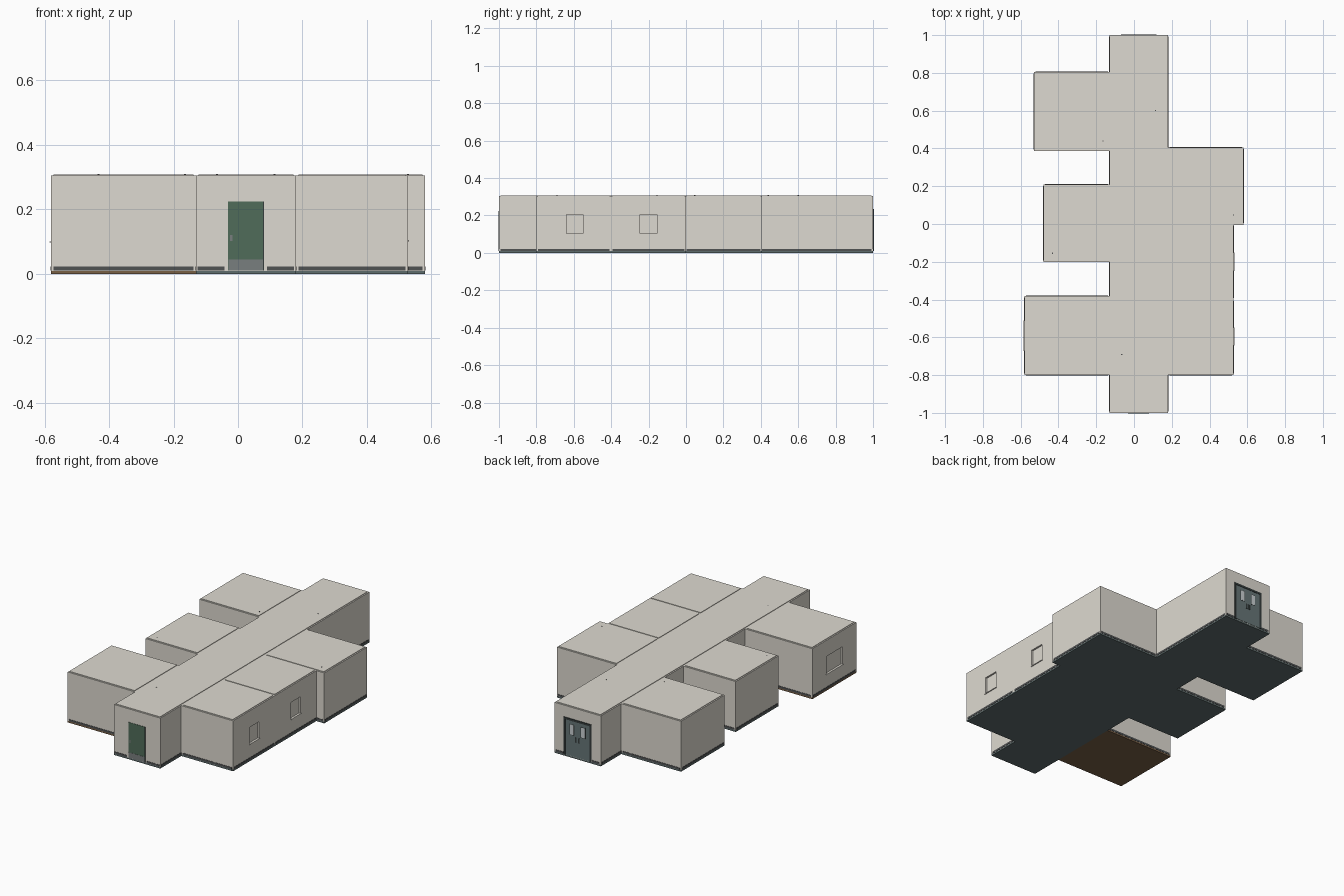
import bpy

if "Cube" in bpy.data.objects:
    bpy.data.objects.remove(bpy.data.objects["Cube"])

FLOOR, SKIRT, WALL, TOP = 0.009, 0.022, 0.305, 0.308


def material(name, rgb):
    m = bpy.data.materials.new(name)
    m.diffuse_color = (*rgb, 1)
    m.use_nodes = True
    m.node_tree.nodes["Principled BSDF"].inputs["Base Color"].default_value = m.diffuse_color
    return m


wall = material("warm grey wall", (0.73, 0.70, 0.635))
slate = material("slate floor", (0.11, 0.15, 0.152))
brown = material("brown floor", (0.19, 0.115, 0.06))
dark = material("dark skirting", (0.08, 0.084, 0.086))
green = material("green door", (0.08, 0.15, 0.10))
kick = material("grey kick plate", (0.19, 0.21, 0.21))
steel = material("blue grey door", (0.135, 0.18, 0.185))
frame = material("door frame", (0.035, 0.045, 0.045))
glass = material("pale glass", (0.60, 0.64, 0.66))


def box(name, x, y, z, mat):
    """Axis-aligned box from (min, max) ranges."""
    verts = [(a, b, c) for a in x for b in y for c in z]
    faces = [(0, 1, 3, 2), (4, 6, 7, 5), (0, 4, 5, 1),
             (2, 3, 7, 6), (0, 2, 6, 4), (1, 5, 7, 3)]
    me = bpy.data.meshes.new(name)
    me.from_pydata(verts, [], faces)
    me.materials.append(mat)
    ob = bpy.data.objects.new(name, me)
    bpy.context.collection.objects.link(ob)
    return ob


def module(name, x, y, floor, end_skirts=True):
    """One building block: floor, walls, roof panel and skirting."""
    e, p = 0.008, 0.0015
    box(name + "_floor", x, y, (0, FLOOR), floor)
    walls = box(name + "_walls", x, y, (FLOOR, WALL), wall)
    box(name + "_roof", (x[0] + e, x[1] - e), (y[0] + e, y[1] - e),
        (WALL - 0.01, TOP), wall)
    z = (FLOOR + 0.001, SKIRT)
    box(name + "_side_skirting", (x[0] - p, x[1] + p), (y[0] + e, y[1] - e), z, dark)
    if end_skirts:
        box(name + "_end_skirting", (x[0] + e, x[1] - e), (y[0] - p, y[1] + p), z, dark)
    return walls


def window(name, walls, x, side, y, z):
    """Shallow recess in a side wall with a slim sill."""
    cut = box(name + "_cutter", sorted((x - side * 0.01, x + side * 0.02)), y, z, wall)
    cut.hide_render = True
    cut.hide_viewport = True
    mod = walls.modifiers.new("recess", "BOOLEAN")
    mod.operation = "DIFFERENCE"
    mod.solver = "EXACT"
    mod.object = cut
    box(name + "_sill", sorted((x - side * 0.009, x + side * 0.004)),
        (y[0] - 0.003, y[1] + 0.003), (z[0] - 0.003, z[0] + 0.001), wall)


# Central corridor
CX = (-0.13, 0.18)
module("corridor", CX, (-1, 1), slate, end_skirts=False)

# Side rooms
rooms = {
    "front_left_room": ((-0.58, CX[0]), (-0.80, -0.38), brown),
    "middle_left_room": ((-0.48, CX[0]), (-0.20, 0.21), slate),
    "back_left_room": ((-0.53, CX[0]), (0.387, 0.805), slate),
    "front_right_room": ((CX[1], 0.527), (-0.80, -0.40), slate),
    "middle_right_room": ((CX[1], 0.527), (-0.40, 0.0), slate),
    "back_right_room": ((CX[1], 0.58), (-0.004, 0.405), slate),
}
shell = {n: module(n, *r) for n, r in rooms.items()}

# Recessed windows
window("left_window", shell["front_left_room"], -0.58, -1, (-0.67, -0.515), (0.10, 0.207))
window("front_right_window", shell["front_right_room"], 0.527, 1, (-0.64, -0.55), (0.104, 0.205))
window("middle_right_window", shell["middle_right_room"], 0.527, 1, (-0.245, -0.155), (0.104, 0.205))

# Front skirting either side of the entrance
for i, x in enumerate([(-0.125, -0.042), (0.09, 0.173)]):
    box(f"front_skirting_{i}", x, (-1.0015, -0.99), (FLOOR + 0.001, SKIRT), dark)

# Green front door with hinge strip, kick plate and handle
box("front_door", (-0.031, 0.077), (-1.002, -0.99), (0.011, 0.225), green)
box("front_hinge_strip", (0.077, 0.080), (-1.002, -0.99), (0.011, 0.225), frame)
box("front_kick_plate", (-0.030, 0.077), (-1.003, -0.999), (0.011, 0.044), kick)
box("front_handle_plate", (-0.025, -0.017), (-1.003, -0.999), (0.102, 0.120), kick)

# Back double door: surround, then mirrored leaves
MID = 0.025
for s in (-1, 1):
    def span(a, b):
        return sorted((MID + s * a, MID + s * b))
    tag = "left" if s < 0 else "right"
    box(f"back_skirting_{tag}", span(0.096, 0.147), (0.99, 1.0015), (FLOOR + 0.001, SKIRT), dark)
    box(f"back_jamb_{tag}", span(0.082, 0.094), (0.99, 1.004), (FLOOR, 0.235), frame)
    box(f"back_door_{tag}", span(0.001, 0.082), (0.99, 1.002), (0.011, 0.224), steel)
    box(f"back_pane_border_{tag}", span(0.022, 0.052), (0.999, 1.0025), (0.138, 0.204), frame)
    box(f"back_pane_{tag}", span(0.0245, 0.0495), (0.999, 1.003), (0.141, 0.201), glass)
    box(f"back_handle_{tag}", span(0.005, 0.015), (0.999, 1.004), (0.10, 0.130), frame)
box("back_lintel", (MID - 0.094, MID + 0.094), (0.99, 1.004), (0.224, 0.236), frame)

# Tiny roof fittings
for i, (x, y) in enumerate([(0.113, 0.6), (-0.165, 0.44), (0.527, 0.047),
                            (-0.432, -0.155), (-0.065, -0.69)]):
    box(f"roof_fitting_{i}", (x - 0.003, x + 0.003), (y - 0.003, y + 0.003),
        (0.30, 0.309), dark)
